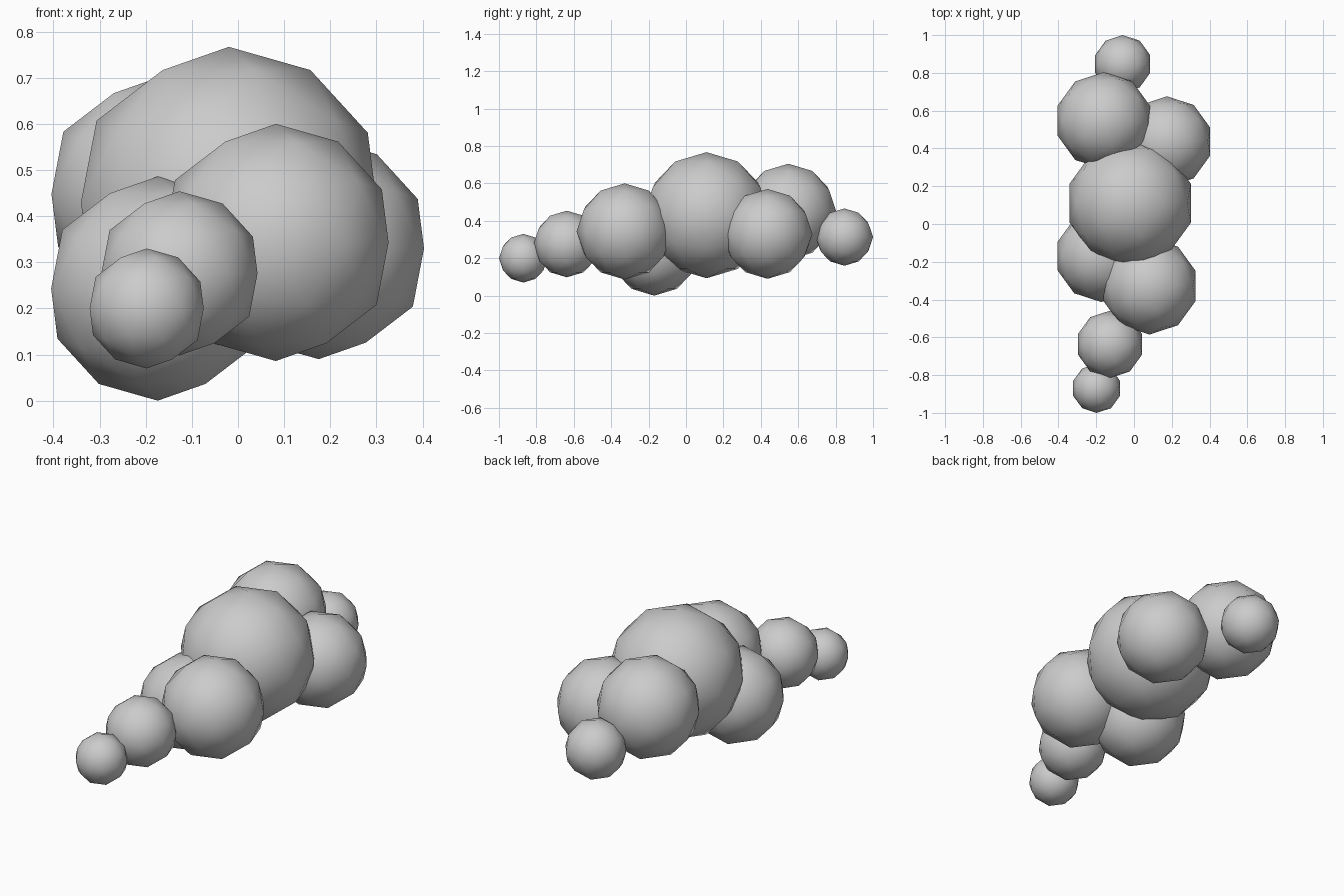
import bpy

if "Cube" in bpy.data.objects:
    bpy.data.objects.remove(bpy.data.objects["Cube"])

# Cloud puffs: name, centre, radius
PUFFS = [
    ("core_puff", (-0.02, 0.11, 0.43), 0.337),
    ("back_left_puff", (-0.16, 0.547, 0.448), 0.257),
    ("back_right_puff", (0.175, 0.436, 0.33), 0.24),
    ("front_right_puff", (0.082, -0.328, 0.343), 0.257),
    ("front_left_puff", (-0.174, -0.17, 0.243), 0.243),
    ("front_tail_puff", (-0.127, -0.637, 0.276), 0.178),
    ("front_tip_puff", (-0.198, -0.87, 0.20), 0.13),
    ("back_tip_puff", (-0.06, 0.847, 0.313), 0.153),
]


def puff(name, centre, radius):
    bpy.ops.mesh.primitive_ico_sphere_add(subdivisions=2, radius=radius, location=centre)
    obj = bpy.context.object
    obj.name = name
    bpy.ops.object.shade_smooth()


for args in PUFFS:
    puff(*args)
